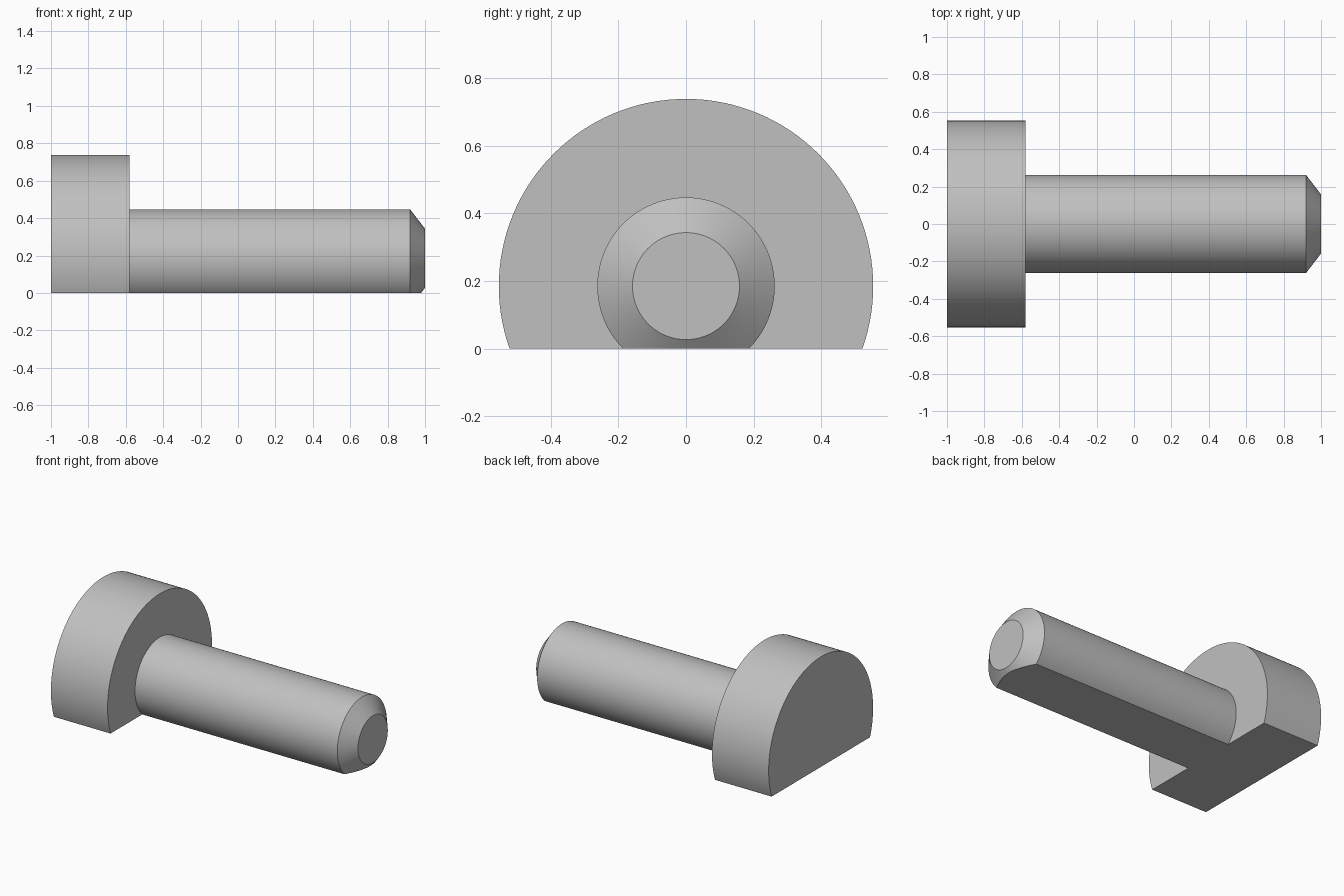
import bpy
import bmesh
import math
from mathutils import Matrix, Vector

cube = bpy.data.objects.get("Cube")
if cube:
    bpy.data.objects.remove(cube, do_unlink=True)

AXIS_Z = 0.185
SEGMENTS = 128

# Plain grey metal
grey = bpy.data.materials.new("grey_metal")
grey.use_nodes = True
colour = (0.53, 0.53, 0.53, 1)
grey.diffuse_color = colour
grey.node_tree.nodes["Principled BSDF"].inputs["Base Color"].default_value = colour

# Bolt outline as (x, radius): head, shoulder, shank, chamfered tip
profile = [(-1, 0), (-1, 0.553), (-0.58, 0.553), (-0.58, 0.262),
           (0.92, 0.262), (1, 0.158), (1, 0)]

bm = bmesh.new()
verts = [bm.verts.new((x, 0, r)) for x, r in profile]
edges = [bm.edges.new(pair) for pair in zip(verts, verts[1:])]
bmesh.ops.spin(bm, geom=verts + edges, cent=(0, 0, 0), axis=(1, 0, 0),
               angle=math.tau, steps=SEGMENTS, use_merge=True)
bmesh.ops.remove_doubles(bm, verts=bm.verts, dist=0.0001)
bmesh.ops.transform(bm, matrix=Matrix.Translation((0, 0, AXIS_Z)), verts=bm.verts)

# Flat underside running along head and shank
bmesh.ops.bisect_plane(bm, geom=bm.verts[:] + bm.edges[:] + bm.faces[:],
                       plane_co=Vector((0, 0, 0)), plane_no=Vector((0, 0, 1)),
                       clear_inner=True)
rim = [e for e in bm.edges if e.is_boundary]
bmesh.ops.triangle_fill(bm, edges=rim, use_beauty=True, use_dissolve=False)
bmesh.ops.recalc_face_normals(bm, faces=bm.faces)

mesh = bpy.data.meshes.new("flat_sided_bolt")
bm.to_mesh(mesh)
bm.free()
mesh.materials.append(grey)
bolt = bpy.data.objects.new("flat_sided_bolt", mesh)
bpy.context.collection.objects.link(bolt)

# Smooth round surfaces, crisp rims
bpy.ops.object.select_all(action="DESELECT")
bolt.select_set(True)
bpy.context.view_layer.objects.active = bolt
bpy.ops.object.shade_smooth_by_angle(angle=math.radians(25))
